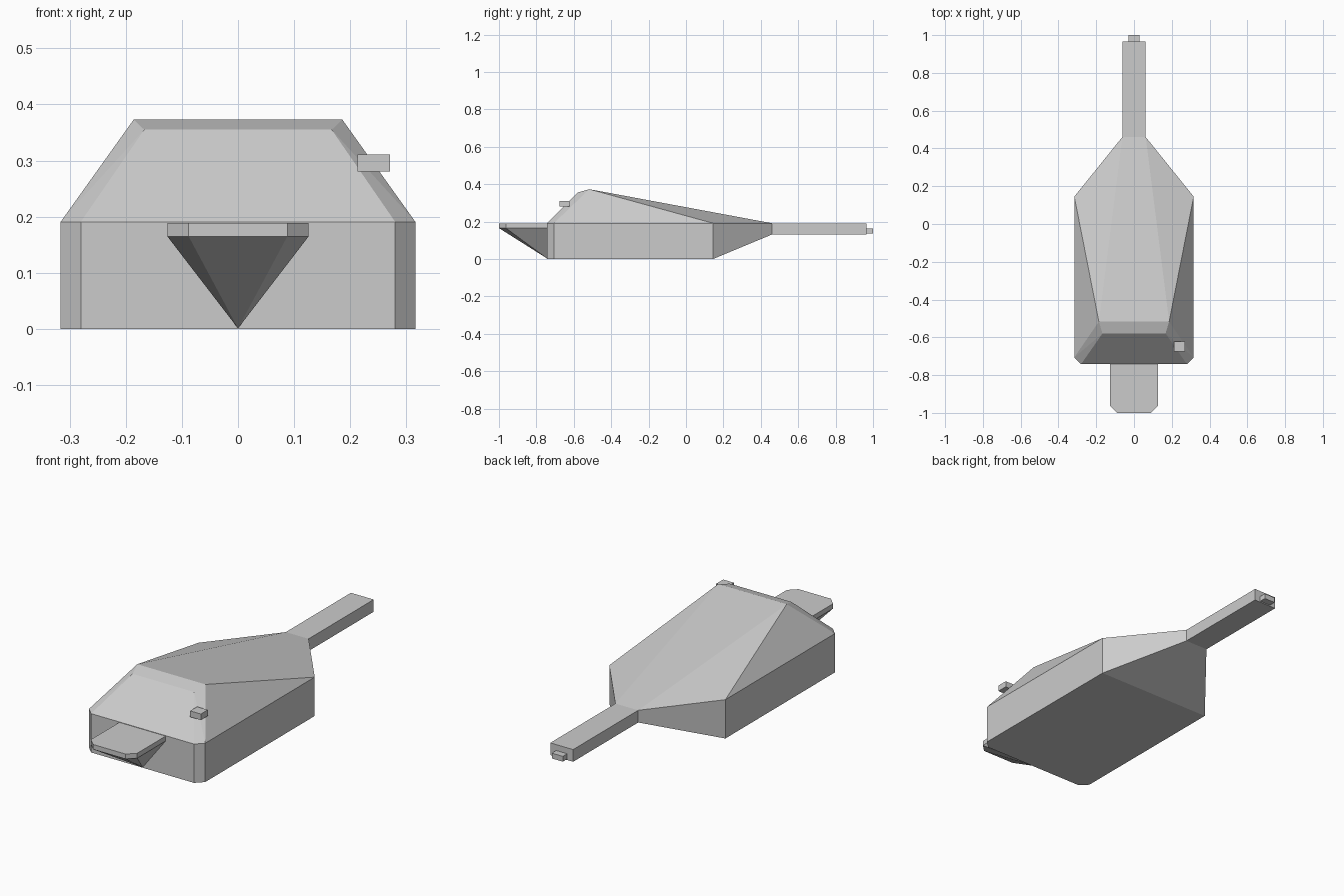
import bpy, bmesh
from math import radians

if "Cube" in bpy.data.objects:
    bpy.data.objects.remove(bpy.data.objects["Cube"])


def mirrored_hull(name, half_points):
    """Flat-faced convex part from one half's corner points, mirrored in x."""
    points = {(s * x, y, z) for x, y, z in half_points for s in (1, -1)}
    bm = bmesh.new()
    for p in sorted(points):
        bm.verts.new(p)
    bmesh.ops.remove_doubles(bm, verts=bm.verts[:], dist=1e-5)
    bmesh.ops.convex_hull(bm, input=bm.verts[:])
    bmesh.ops.dissolve_limit(bm, angle_limit=radians(0.5),
                             verts=bm.verts[:], edges=bm.edges[:])
    bmesh.ops.recalc_face_normals(bm, faces=bm.faces[:])
    mesh = bpy.data.meshes.new(name)
    bm.to_mesh(mesh)
    bm.free()
    obj = bpy.data.objects.new(name, mesh)
    bpy.context.collection.objects.link(obj)
    return obj


def box(name, x, y, z):
    """Box from (min, max) ranges."""
    ranges = (x, y, z)
    bpy.ops.mesh.primitive_cube_add(size=1, location=[(a + b) / 2 for a, b in ranges])
    obj = bpy.context.object
    obj.name = name
    obj.scale = [b - a for a, b in ranges]
    bpy.ops.object.transform_apply(location=False, rotation=False, scale=True)
    return obj


# Main body: vertical lower walls, tapered rear and a sloped roof
wall = [(0.28, -0.742), (0.316, -0.706), (0.316, 0.145)]
body = [(x, y, z) for x, y in wall for z in (0, 0.191)]
body += [(0.062, 0.46, 0.131), (0.062, 0.46, 0.191)]
body += [(0.186, -0.517, 0.373), (0.167, -0.58, 0.355)]
mirrored_hull("body", body)

# Front shelf: thin chamfered plate above a wedge narrowing to a point
shelf = [(0.126, -0.74), (0.126, -0.963), (0.088, -1.0)]
rim = [(x, y, z) for x, y in shelf for z in (0.165, 0.189)]
mirrored_hull("front_shelf", rim + [(0, -0.74, 0.001)])

# Rear bar and its small end plug
box("rear_bar", (-0.062, 0.062), (0.455, 0.966), (0.131, 0.191))
box("bar_tip", (-0.03, 0.03), (0.96, 1.0), (0.136, 0.162))

# Small block on the right front roof corner
box("side_block", (0.213, 0.271), (-0.676, -0.622), (0.281, 0.311))
